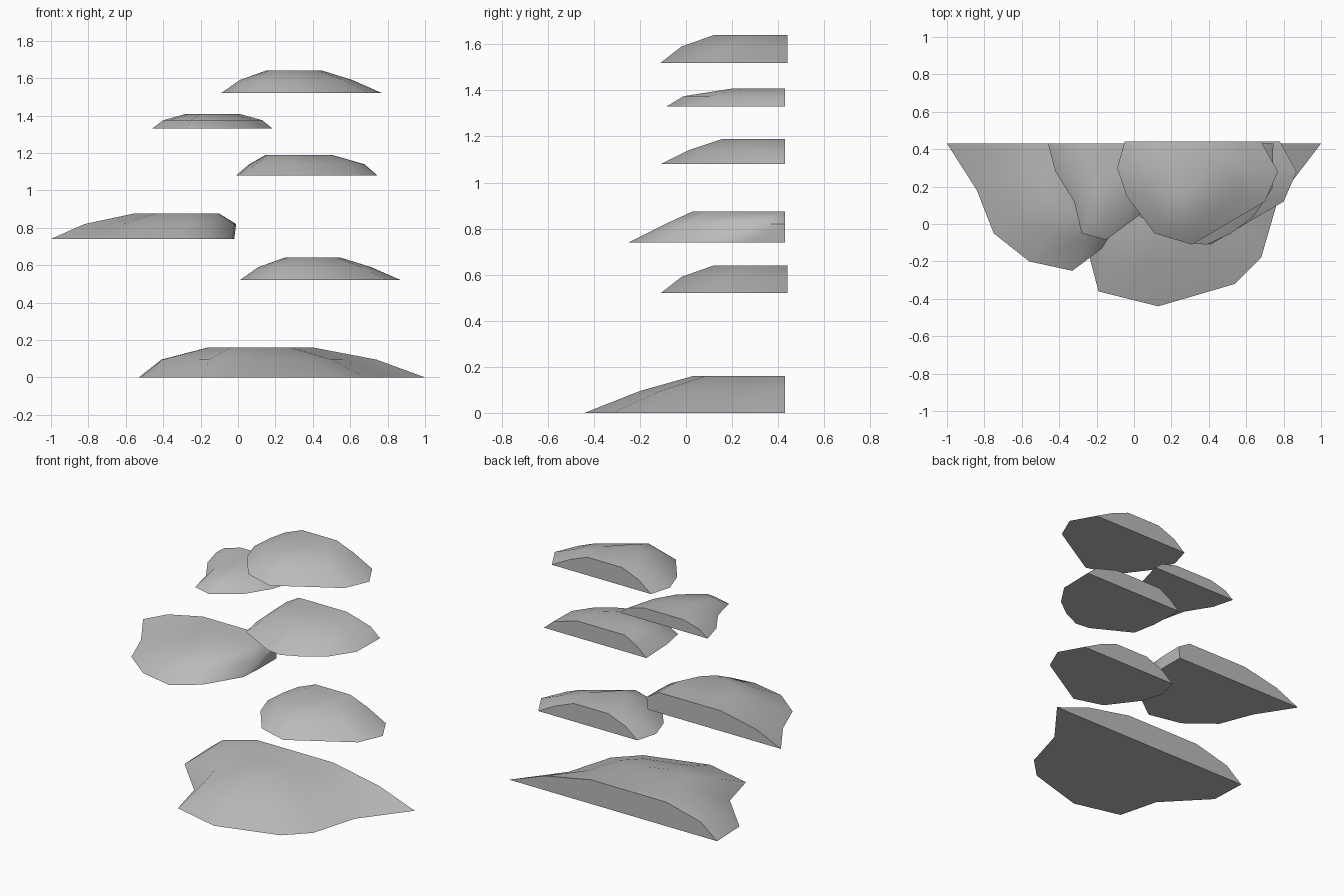
import bpy, bmesh, math

cube = bpy.data.objects.get("Cube")
if cube:
    bpy.data.objects.remove(cube)

GRAY = (0.5, 0.5, 0.5, 1)
stone = bpy.data.materials.new("plain gray")
stone.use_nodes = True
stone.diffuse_color = GRAY
stone.node_tree.nodes["Principled BSDF"].inputs["Base Color"].default_value = GRAY


def ledge(name, outline, z, levels, offset=(0, 0)):
    """Flat-backed shelf: the outline runs around the front, and each level
    (height, left x, right x, front y) refits it into a smaller span."""
    xs = [p[0] for p in outline]
    left, right = min(xs), max(xs)
    front, back = min(p[1] for p in outline), outline[0][1]
    bm = bmesh.new()
    rings = []
    for h, x0, x1, y0 in [(0, left, right, front)] + levels:
        kx = (x1 - x0) / (right - left)
        ky = (back - y0) / (back - front)
        rings.append([bm.verts.new((x0 + (x - left) * kx + offset[0],
                                    back - (back - y) * ky,
                                    z + h + offset[1])) for x, y in outline])
    # Sloped sides and the flat back
    n = len(outline)
    for low, high in zip(rings, rings[1:]):
        for i in range(n):
            j = (i + 1) % n
            bm.faces.new((low[i], low[j], high[j], high[i]))
    # Underside and top
    bm.faces.new(rings[0][::-1])
    bm.faces.new(rings[-1])
    bmesh.ops.recalc_face_normals(bm, faces=bm.faces)
    mesh = bpy.data.meshes.new(name)
    bm.to_mesh(mesh)
    bm.free()
    mesh.materials.append(stone)
    obj = bpy.data.objects.new(name, mesh)
    bpy.context.collection.objects.link(obj)
    bpy.ops.object.select_all(action='DESELECT')
    obj.select_set(True)
    bpy.context.view_layer.objects.active = obj
    bpy.ops.object.shade_smooth_by_angle(angle=math.radians(65))


# Wide ledge at the bottom
ledge("bottom_ledge",
      [(-.53, .43), (-.52, .18), (-.26, -.09), (-.19, -.36), (.13, -.44),
       (.54, -.32), (.68, -.18), (.77, .13), (1, .43)],
      0, [(.095, -.41, .74, -.2), (.16, -.16, .4, .03)])

# Ledge on the right with a steep inner end
ledge("side_ledge",
      [(-1, .43), (-.84, .18), (-.75, -.05), (-.56, -.2), (-.33, -.25),
       (-.17, -.13), (-.03, .1), (-.02, .26), (-.02, .43)],
      .74, [(.08, -.82, -.01, -.09), (.135, -.56, -.1, .03)])

# The top ledge and a matching lower one
rounded = [(-.05, .44), (-.09, .3), (-.04, .15), (.11, -.05), (.31, -.11),
           (.7, .12), (.77, .28), (.68, .44)]
for name, offset in (("top_ledge", (0, 0)), ("lower_ledge", (.1, -1))):
    ledge(name, rounded, 1.52,
          [(.07, .01, .61, -.02), (.12, .15, .45, .12)], offset)

# Middle ledge
ledge("middle_ledge",
      [(-.01, .43), (0, .2), (.03, .04), (.29, -.1), (.39, -.11),
       (.52, -.05), (.64, .04), (.74, .19), (.745, .43)],
      1.08, [(.06, .06, .675, .01), (.11, .15, .5, .16)])

# Small thin ledge
ledge("small_ledge",
      [(-.46, .43), (-.42, .28), (-.32, .12), (-.28, -.05), (-.15, -.085),
       (.02, .04), (.12, .2), (.185, .43)],
      1.33, [(.045, -.4, .13, -.01), (.078, -.28, .01, .2)])
